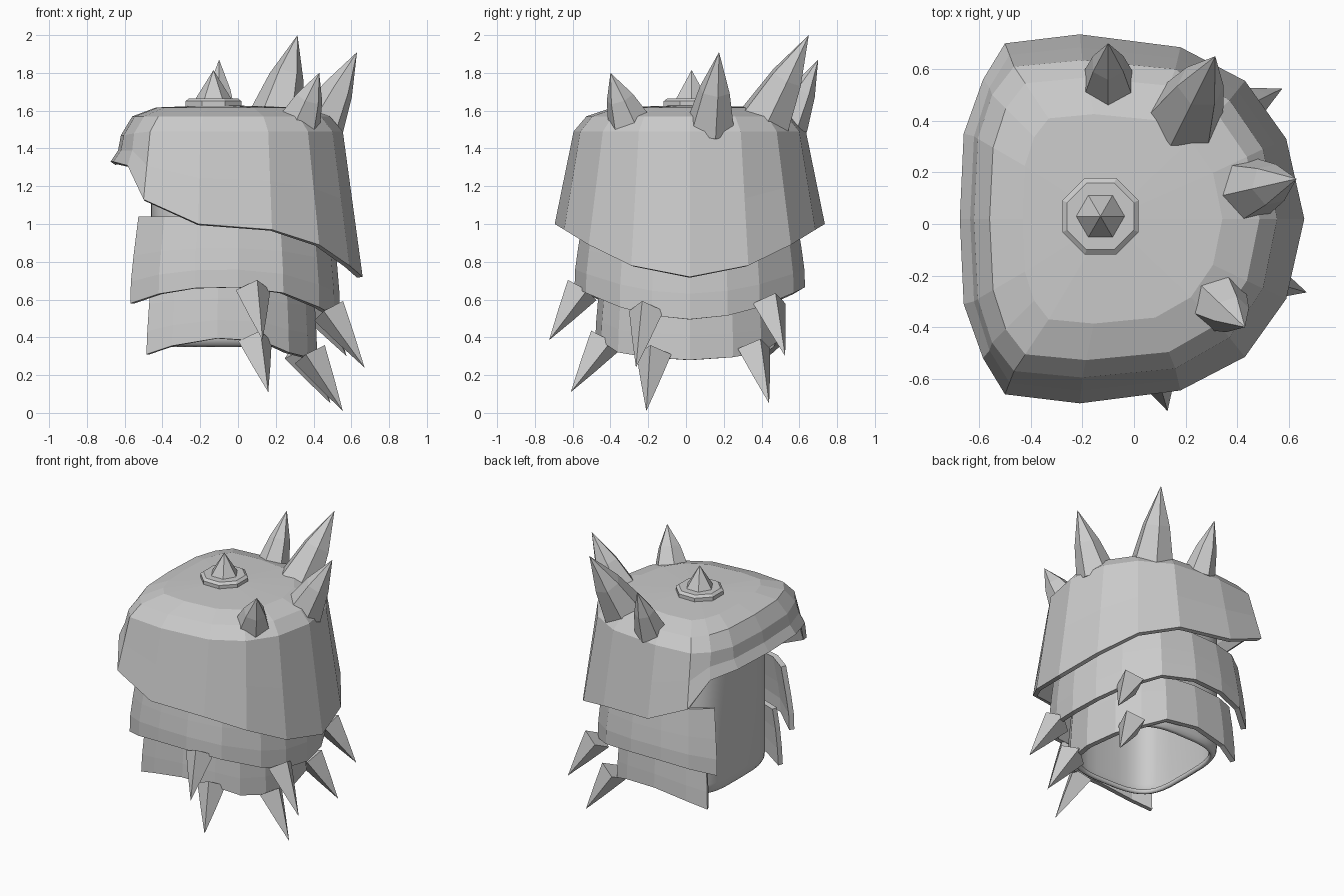
import bpy, bmesh, math
from mathutils import Vector

if "Cube" in bpy.data.objects:
    bpy.data.objects.remove(bpy.data.objects["Cube"])

YC = 0.02  # symmetry plane of the armour
steel = bpy.data.materials.new("grey_steel")
steel.diffuse_color = (0.6, 0.6, 0.6, 1)
steel.use_nodes = True
steel.node_tree.nodes["Principled BSDF"].inputs["Base Color"].default_value = steel.diffuse_color


def make(name, verts, faces, smooth=None, thick=0):
    me = bpy.data.meshes.new(name)
    me.from_pydata([tuple(v) for v in verts], [], faces)
    me.materials.append(steel)
    ob = bpy.data.objects.new(name, me)
    bpy.context.collection.objects.link(ob)
    if thick:
        m = ob.modifiers.new("thickness", 'SOLIDIFY')
        m.thickness, m.offset = thick, -1
    if smooth:
        bpy.ops.object.select_all(action='DESELECT')
        ob.select_set(True)
        bpy.context.view_layer.objects.active = ob
        bpy.ops.object.shade_smooth_by_angle(angle=math.radians(smooth))
    return ob


def loft(rings, closed):
    """Quads between rings of equal length, listed bottom to top, counterclockwise."""
    n = len(rings[0])
    verts = [v for r in rings for v in r]
    faces = []
    for k in range(len(rings) - 1):
        for i in range(n if closed else n - 1):
            j = (i + 1) % n
            faces.append((k * n + i, k * n + j, (k + 1) * n + j, (k + 1) * n + i))
    return verts, faces


def mirrored(half, closed):
    """Half outline with positive y becomes a full counterclockwise outline."""
    near = [(x, YC - y, z) for x, y, z in half]
    far = [(x, YC + y, z) for x, y, z in reversed(half[:-1])]
    return near + (far[:-1] if closed else far)


# Domed top plate with a flared brim on the inner side
rim = [(-.675, 0, 1.33), (-.66, .33, 1.33), (-.585, .54, 1.31), (-.5, .68, 1.13), (-.21, .715, 1.0),
       (.18, .665, .97), (.43, .535, .89), (.59, .31, .78), (.66, 0, .72)]
shoulder = [(-.62, 0, 1.47), (-.605, .31, 1.47), (-.55, .48, 1.48), (-.465, .59, 1.49), (-.2, .615, 1.49),
            (.16, .58, 1.49), (.37, .46, 1.49), (.5, .27, 1.49), (.555, 0, 1.49)]
middle = [tuple(Vector(a).lerp(Vector(b), .5)) for a, b in zip(rim, shoulder)]
middle[:3] = [(-.635, 0, 1.39), (-.62, .32, 1.39), (-.56, .51, 1.39)]


def shrink(ring, s, z):
    return [(-.07 + (x + .07) * s, y * s, z) for x, y, _ in ring]


rings = [mirrored(r, True) for r in
         (rim, middle, shoulder, shrink(shoulder, .89, 1.57), shrink(shoulder, .66, 1.617))]
verts, faces = loft(rings, True)
n = len(rings[0])
verts.append((-.1, YC, 1.63))
faces += [(4 * n + i, 4 * n + (i + 1) % n, 5 * n) for i in range(n)]
make("top_plate", verts, faces, thick=.03)


# Two lower bands, open on the inner side
def band(name, half, top, rows):
    out = []
    for t, s in rows:
        out.append(mirrored([(x * s, y * s, z + (top - z) * t) for x, y, z in half], False))
    make(name, *loft(out, False), thick=.035)


band("middle_band", [(-.57, .44, .58), (-.42, .55, .63), (-.23, .6, .66), (0, .61, .665), (.24, .55, .635),
                     (.43, .37, .56), (.51, .2, .515), (.54, 0, .495)], 1.04,
     [(0, 1), (.25, .995), (.55, .97), (1, .925)])
band("lower_band", [(-.485, .43, .31), (-.35, .48, .355), (-.11, .5, .395), (.13, .47, .38), (.27, .38, .32),
                    (.37, .23, .295), (.42, 0, .28)], .72,
     [(0, 1), (.3, .99), (.65, .97), (1, .94)])

# Smooth hollow inner body with rounded lower edge
N = 40
body = []
for z, s in ((.35, .92), (.36, .96), (.385, .99), (.43, 1), (1.4, 1), (1.5, .95)):
    ring = []
    for i in range(N):
        a = 2 * math.pi * i / N
        c, d = math.cos(a), math.sin(a)
        e = .5 if c < 0 else .85  # squarer on the inner side
        x = math.copysign(abs(c) ** e, c) * (.46 if c < 0 else .38)
        y = math.copysign(abs(d) ** e, d) * .43
        ring.append((x * s, YC + y * s, z))
    body.append(ring)
make("inner_body", *loft(body, True), 40, .03)


# Spikes: faceted, slightly bulging cones from base to tip
def spike(name, base, tip, r, sides, bulge=.62, turn=0):
    base, tip = Vector(base), Vector(tip)
    q = (tip - base).to_track_quat('Z', 'Y')
    rings = []
    for t, s in ((0, 1), (.5, bulge)):
        c = base.lerp(tip, t)
        rings.append([c + q @ Vector((math.cos(a) * r * s, math.sin(a) * r * s, 0))
                      for a in (turn + 2 * math.pi * i / sides for i in range(sides))])
    verts, faces = loft(rings, True)
    verts.append(tip)
    faces += [(sides + i, sides + (i + 1) % sides, 2 * sides) for i in range(sides)]
    faces.append(tuple(reversed(range(sides))))
    make(name, verts, faces)


for i, (b, t, r) in enumerate([((-.1, .54, 1.53), (-.1, .7, 1.87), .11),
                               ((.2, .42, 1.55), (.315, .65, 2.0), .15),
                               ((.43, .13, 1.51), (.63, .175, 1.91), .135),
                               ((.325, -.3, 1.54), (.43, -.4, 1.8), .12)]):
    spike(f"top_spike_{i + 1}", b, t, r, 6, .62, math.pi / 6)

for i, (b, t) in enumerate([((.08, -.55, .65), (.13, -.725, .385)),
                            ((.09, -.43, .38), (.16, -.61, .11)),
                            ((.48, -.21, .54), (.67, -.265, .24)),
                            ((.4, .44, .58), (.575, .525, .3)),
                            ((.38, -.17, .31), (.555, -.21, .01)),
                            ((.32, .36, .34), (.49, .44, .05))]):
    spike(f"rim_spike_{i + 1}", b, t, .095, 4, .52)

# Octagonal boss with a small stud in the middle of the dome
boss = []
for z, r in ((1.6, .16), (1.65, .16), (1.665, .14)):
    boss.append([(-.13 + r * math.cos(a), .03 + r * math.sin(a), z)
                 for a in (math.pi / 8 + math.pi / 4 * i for i in range(8))])
verts, faces = loft(boss, True)
faces += [tuple(reversed(range(8))), tuple(range(16, 24))]
make("boss", verts, faces)
spike("boss_stud", (-.13, .03, 1.655), (-.13, .03, 1.815), .1, 6, .5)
